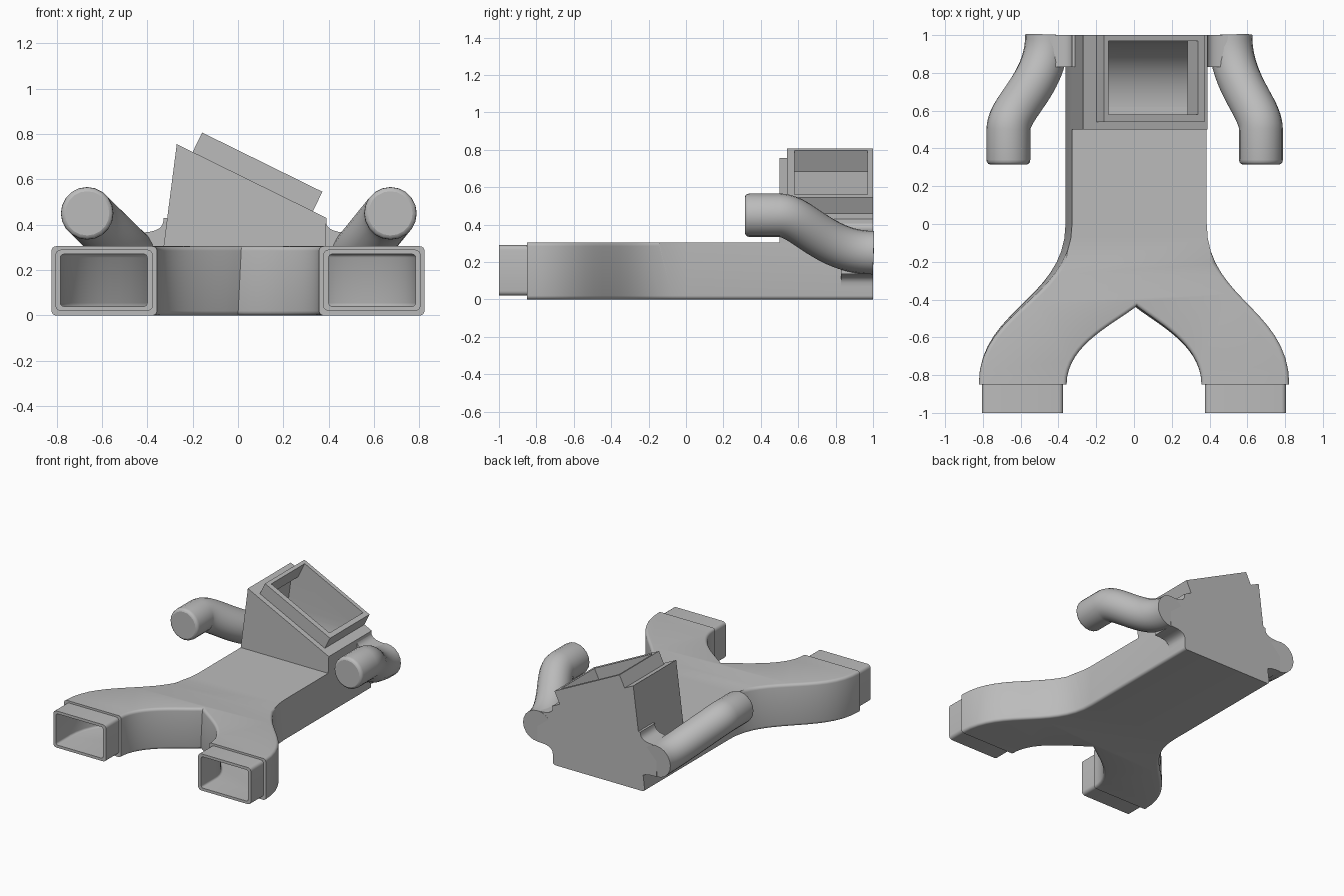
import bpy, bmesh
from mathutils import Vector
from mathutils.geometry import interpolate_bezier

if "Cube" in bpy.data.objects:
    bpy.data.objects.remove(bpy.data.objects["Cube"], do_unlink=True)

grey = bpy.data.materials.new("plain grey")
grey.use_nodes = True
grey.diffuse_color = (0.5, 0.5, 0.5, 1)
grey.node_tree.nodes["Principled BSDF"].inputs["Base Color"].default_value = (0.5, 0.5, 0.5, 1)

LEG_Y = -0.85


def bezier(a, b, c, d, n=16):
    return interpolate_bezier(*(Vector(p).to_3d() if len(p) == 2 else Vector(p) for p in (a, b, c, d)), n)


def select(ob):
    bpy.ops.object.select_all(action="DESELECT")
    ob.select_set(True)
    bpy.context.view_layer.objects.active = ob


def loft(name, ring_a, ring_b, bevel=0, rule=None):
    """Closed solid between two matching rings, with optional rounded edges."""
    bm = bmesh.new()
    a = [bm.verts.new(p) for p in ring_a]
    b = [bm.verts.new(p) for p in ring_b]
    n = len(a)
    bm.faces.new(a)
    bm.faces.new(b)
    for i in range(n):
        j = (i + 1) % n
        bm.faces.new((a[i], a[j], b[j], b[i]))
    bmesh.ops.recalc_face_normals(bm, faces=bm.faces)
    if bevel:
        edges = [e for e in bm.edges if rule(*(v.co for v in e.verts))]
        bmesh.ops.bevel(bm, geom=edges, offset=bevel, segments=4, profile=0.5, affect="EDGES")
    me = bpy.data.meshes.new(name)
    bm.to_mesh(me)
    bm.free()
    ob = bpy.data.objects.new(name, me)
    me.materials.append(grey)
    bpy.context.collection.objects.link(ob)
    return ob


def prism_y(name, pts, y0, y1, **kw):
    return loft(name, [(x, y0, z) for x, z in pts], [(x, y1, z) for x, z in pts], **kw)


def boolean(ob, tool, operation="DIFFERENCE"):
    mod = ob.modifiers.new("cut", "BOOLEAN")
    mod.object, mod.operation, mod.solver = tool, operation, "EXACT"
    select(ob)
    bpy.ops.object.modifier_apply(modifier=mod.name)


def smooth(ob):
    select(ob)
    bpy.ops.object.shade_smooth_by_angle(angle=0.6)


def outline(left, right, crotch, inner, outer, y_end, y_back, z):
    """Two-legged plan shape at height z."""
    def outside(x, s):
        return bezier((x, 0), (x, -0.4), (s * outer, -0.45), (s * outer, LEG_Y))

    def inside(s):
        cx, cy = crotch
        return bezier((s * inner, LEG_Y), (s * inner, -0.64), (cx + s * 0.12, cy - 0.095), (cx, cy))

    def ends(s):
        return [Vector((s * outer, y_end)), Vector((s * inner, y_end))] if y_end < LEG_Y else []

    pts = [Vector((right, y_back))] + outside(right, 1) + ends(1) + inside(1)
    pts += inside(-1)[::-1][1:] + ends(-1)[::-1] + outside(left, -1)[::-1] + [Vector((left, y_back))]
    return [(p.x, p.y, z) for p in pts]


def rounded_legs(p, q):
    """Lengthwise edges of the legs, plus the underside of the trunk."""
    level = abs(p.z - q.z) < 0.001
    crosswise = abs(p.y - q.y) < 0.0001
    return level and not crosswise and (max(p.y, q.y) < -0.1 or p.z < 0.01)


def lengthwise(p, q):
    return abs(p.y - q.y) > 0.01


# Main forked body
body = loft("forked_body",
            outline(-0.365, 0.385, (0, -0.435), 0.357, 0.822, LEG_Y, 1, 0),
            outline(-0.328, 0.385, (0.015, -0.435), 0.357, 0.822, LEG_Y, 1, 0.305),
            bevel=0.02, rule=rounded_legs)

# Slanted tower and its collar
tower = prism_y("tower", [(-0.328, 0.305), (-0.27, 0.755), (0.39, 0.43), (0.385, 0.305)], 0.5, 1)
collar = prism_y("tower_collar", [(-0.2, 0.72), (-0.158, 0.806), (0.372, 0.545), (0.33, 0.459)], 0.54, 1)

# Leg sockets
sockets = []
for side, s in (("left", 1), ("right", -1)):
    box = [(s * x, z) for x, z in ((0.375, 0.02), (0.805, 0.02), (0.805, 0.29), (0.375, 0.29))]
    sockets.append(prism_y(side + "_socket", box, -1, LEG_Y + 0.01, bevel=0.025, rule=lengthwise))

# Hollow through the legs and trunk
duct = loft("duct_cutter",
            outline(-0.31, 0.355, (0, -0.4), 0.4, 0.783, -1.05, 0.62, 0.04),
            outline(-0.3, 0.355, (0, -0.4), 0.4, 0.783, -1.05, 0.62, 0.27),
            bevel=0.015, rule=rounded_legs)

# Hollow of the tower, with a curved back leading into the trunk
elbow = prism_y("elbow_cutter", [(-0.33, 0.03), (-0.24, 0.705), (0.355, 0.41), (0.355, 0.03)], 0.4, 1.1)
sweep = [Vector((0.55, 0.042)), Vector((0.55, 0.8)), Vector((0.97, 0.8))]
sweep += bezier((0.97, 0.45), (0.97, 0.2), (0.82, 0.042), (0.6, 0.042))
sweeper = loft("sweep_cutter", [(-0.5, p.x, p.y) for p in sweep], [(0.5, p.x, p.y) for p in sweep])
boolean(elbow, sweeper, "INTERSECT")

# Mouth through the collar
slant = Vector((0.442, 0.897))
rim = [Vector((-0.135, 0.795)), Vector((0.34, 0.561))]
mouth_pts = [rim[0] - slant * 0.15, rim[0] + slant * 0.05, rim[1] + slant * 0.05, rim[1] - slant * 0.15]
mouth = prism_y("mouth_cutter", mouth_pts, 0.58, 0.97)

cuts = [(body, (duct, elbow)), (tower, (elbow, mouth)), (collar, (mouth,))]
cuts += [(ob, (duct,)) for ob in sockets]
for ob, tools in cuts:
    for tool in tools:
        boolean(ob, tool)
    smooth(ob)
for tool in (duct, elbow, sweeper, mouth):
    bpy.data.objects.remove(tool, do_unlink=True)


# Bent round arms with webs joining them to the trunk
def arm(side, s, front_x, back_x, wall):
    path = [(Vector((s * front_x, 0.315 + dy, 0.45)), r)
            for dy, r in ((0, 0.84), (0.004, 0.92), (0.012, 0.98), (0.025, 1))]
    bend = bezier((s * front_x, 0.5, 0.45), (s * front_x, 0.62, 0.45),
                  (s * back_x, 0.74, 0.25), (s * back_x, 1, 0.25), 24)
    path += [(p, 1) for p in bend]
    cu = bpy.data.curves.new(side + "_arm", "CURVE")
    cu.dimensions = "3D"
    cu.bevel_depth, cu.bevel_resolution, cu.use_fill_caps = 0.116, 8, True
    sp = cu.splines.new("POLY")
    sp.points.add(len(path) - 1)
    for pt, (p, r) in zip(sp.points, path):
        pt.co, pt.radius = (*p, 1), r
    ob = bpy.data.objects.new(side + "_arm", cu)
    cu.materials.append(grey)
    bpy.context.collection.objects.link(ob)
    select(ob)
    bpy.ops.object.convert(target="MESH")
    smooth(bpy.context.object)

    top = bezier((wall, 0.43), (wall, 0.38), (wall + 0.03, 0.364), (back_x, 0.364), 8)
    low = bezier((back_x, 0.136), (wall + 0.03, 0.136), (wall, 0.12), (wall, 0.07), 8)
    pts = [(s * p.x, p.y) for p in top + low] + [(s * (wall - 0.02), 0.07), (s * (wall - 0.02), 0.43)]
    smooth(prism_y(side + "_arm_web", pts, 0.83, 1))


arm("left", 1, 0.672, 0.51, 0.385)
arm("right", -1, 0.665, 0.46, 0.328)
